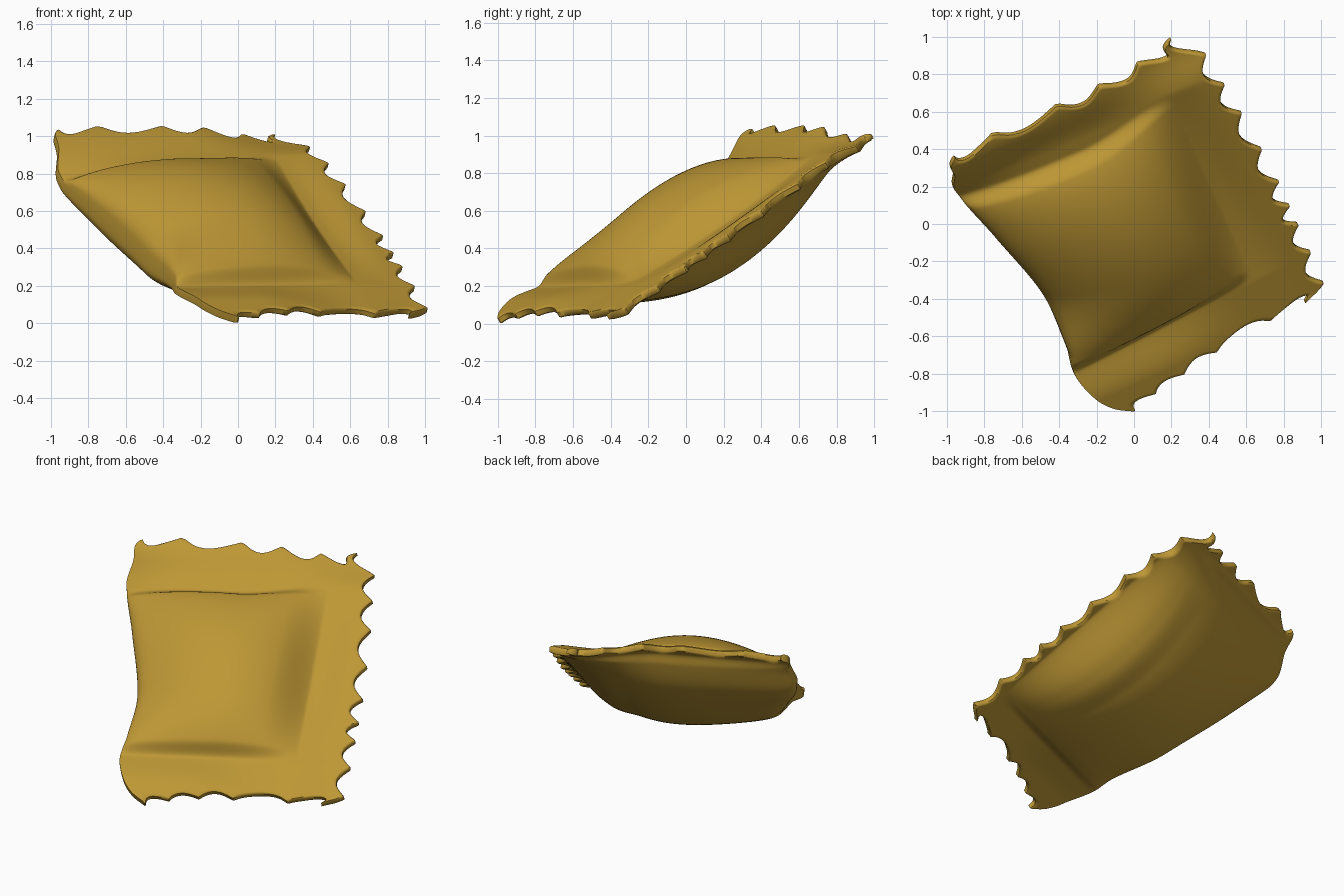
import bpy, bmesh, math
from mathutils import Vector

cube = bpy.data.objects.get("Cube")
if cube:
    bpy.data.objects.remove(cube, do_unlink=True)

# Tilted frame of the pasta sheet: across, along, outward
U = Vector((0.91, 0.41, 0)).normalized()
V = Vector((0.378, -0.756, -0.535))
V = (V - U * V.dot(U)).normalized()
N = V.cross(U)
PLANE, HALF, STEPS = 0.443, 0.022, 170

# Folded left edge: (along, across)
FOLD = [(-1.18, -0.70), (-1.12, -0.765), (-1.03, -0.77), (-0.9, -0.80), (-0.55, -0.71), (-0.09, -0.6),
        (0.27, -0.6), (0.42, -0.62), (0.59, -0.57), (0.69, -0.5), (0.755, -0.41)]

# Positions of the pointed tips along each fluted border
BACK_TIPS = [-0.706, -0.5, -0.127, 0.12, 0.358, 0.608, 0.75]
RIGHT_TIPS = [-1.25, -1.065, -0.862, -0.652, -0.389, -0.153, 0.015, 0.146, 0.341, 0.553, 0.72]
FRONT_TIPS = [-0.406, -0.225, -0.04, 0.148, 0.435, 0.659, 0.8]


def smooth(a, b, x):
    x = min(max((x - a) / (b - a), 0), 1)
    return x * x * (3 - 2 * x)


def fold_edge(v):
    """Smooth curve through the fold points."""
    v = min(max(v, FOLD[0][0]), FOLD[-1][0] - 1e-6)
    k = max(i for i, p in enumerate(FOLD[:-1]) if p[0] <= v)

    def slope(i):
        a, b = FOLD[max(i - 1, 0)], FOLD[min(i + 1, len(FOLD) - 1)]
        return (b[1] - a[1]) / (b[0] - a[0])
    (x0, y0), (x1, y1) = FOLD[k], FOLD[k + 1]
    h = x1 - x0
    t = (v - x0) / h
    return ((1 + 2 * t) * (1 - t) ** 2 * y0 + t * (1 - t) ** 2 * h * slope(k)
            + t * t * (3 - 2 * t) * y1 - t * t * (1 - t) * h * slope(k + 1))


def notch(x, tips, depth, power):
    """Scalloped cut: zero at each tip, deepest between tips."""
    for a, b in zip(tips, tips[1:]):
        if a <= x < b:
            return depth * math.sin(math.pi * (x - a) / (b - a)) ** power
    return 0


def dome(d, power, soft=0):
    """Rounded hump over 0..1; soft blends the foot into the sheet."""
    if not 0 < d < 1:
        return 0
    raw = 4 * d * (1 - d)
    return raw ** power * (smooth(0, soft, raw) if soft else 1)


def sheet_point(s, t, side):
    # Outline with fluted back, front and right borders
    start = -0.70 + 0.29 * smooth(0.85, 1, t)
    u = start + (0.61 + 0.05 * t - start) * s
    back = -1.19 + 0.03 * smooth(-0.55, -0.7, u) - 0.04 * smooth(0.42, 0.6, u)
    back += notch(u, BACK_TIPS, 0.06, 1.3) * smooth(0.12, 0, t)
    front = 0.62 + 0.12 * (0.66 - u) ** 2
    front -= notch(u, FRONT_TIPS, 0.03 + 0.02 * smooth(-0.2, 0.3, u), 1) * smooth(0.85, 1, t)
    v = back + (front - back) * t
    left = fold_edge(v)
    right = 0.805 - 0.055 * (v - 0.15) ** 2
    right -= 0.09 * smooth(-1.08, -1.22, v) + 0.07 * smooth(0.57, 0.63, v)
    right -= notch(v, RIGHT_TIPS, 0.07, 1) * smooth(0.87, 1, s)
    u = left + (right - left) * s

    # Filled area, slightly skewed
    d = min(max((u - left) / (0.46 - left), 0), 1)
    first = -0.86 - 0.09 * smooth(-0.1, 0.47, u)
    last = 0.41 - 0.06 * (u + 0.58)
    q = (v - first) / (last - first)

    # Middle surface: sagging fold, side valley and curled borders
    mid = PLANE - 0.015 * (v + 0.2) * smooth(0.4, 0.8, u)
    mid -= 0.10 * (1 - d) ** 4 * smooth(-1.12, -0.82, v) * smooth(0.35, -0.1, v)
    mid -= 0.03 * smooth(0.25, 0.45, u) * smooth(0.7, 0.5, u) * dome(q, 1)
    mid += (0.035 - 0.085 * smooth(0, 0.65, u)) * smooth(-0.92, -1.18, v)
    mid += 0.055 * smooth(0.3, 0.6, v) * smooth(0.4, -0.2, u)

    # Filling: creased cushion above, softer and wider belly below
    if side > 0:
        bulge = 0.21 * dome(d, 0.3 + 0.75 * d) * dome(q, 0.52 + 0.15 * d, 0.25)
    else:
        d = (u - left) / (0.71 - left)
        power = 0.5 + 0.6 * min(max(d, 0), 1)
        bulge = -0.295 * dome(d, power) * dome((v + 1.13) / 1.56, 0.9, 0.15)
    rim = 0.65 if s in (0, 1) or t in (0, 1) else 1
    return U * u + V * v + N * (mid + side * HALF * rim + bulge)


# Two sheets joined around the rim
bm = bmesh.new()
top, bottom = [[[bm.verts.new(sheet_point((i / STEPS) ** 1.4, j / STEPS, side))
                 for i in range(STEPS + 1)] for j in range(STEPS + 1)] for side in (1, -1)]
for g in (top, bottom):
    for j in range(STEPS):
        for i in range(STEPS):
            bm.faces.new((g[j][i], g[j][i + 1], g[j + 1][i + 1], g[j + 1][i]))
ring = ([(0, i) for i in range(STEPS)] + [(j, STEPS) for j in range(STEPS)]
        + [(STEPS, i) for i in range(STEPS, 0, -1)] + [(j, 0) for j in range(STEPS, 0, -1)])
for (a, b), (c, d) in zip(ring, ring[1:] + ring[:1]):
    bm.faces.new((top[a][b], top[c][d], bottom[c][d], bottom[a][b]))
bmesh.ops.recalc_face_normals(bm, faces=bm.faces)

mesh = bpy.data.meshes.new("filled_pasta")
bm.to_mesh(mesh)
bm.free()
pasta = bpy.data.objects.new("filled_pasta", mesh)
bpy.context.collection.objects.link(pasta)

# Golden dough
dough = bpy.data.materials.new("golden_dough")
dough.use_nodes = True
color = (0.51, 0.31, 0.036, 1)
dough.diffuse_color = color
dough.node_tree.nodes["Principled BSDF"].inputs["Base Color"].default_value = color
mesh.materials.append(dough)

bpy.ops.object.select_all(action='DESELECT')
pasta.select_set(True)
bpy.context.view_layer.objects.active = pasta
bpy.ops.object.shade_smooth_by_angle(angle=math.radians(50))
